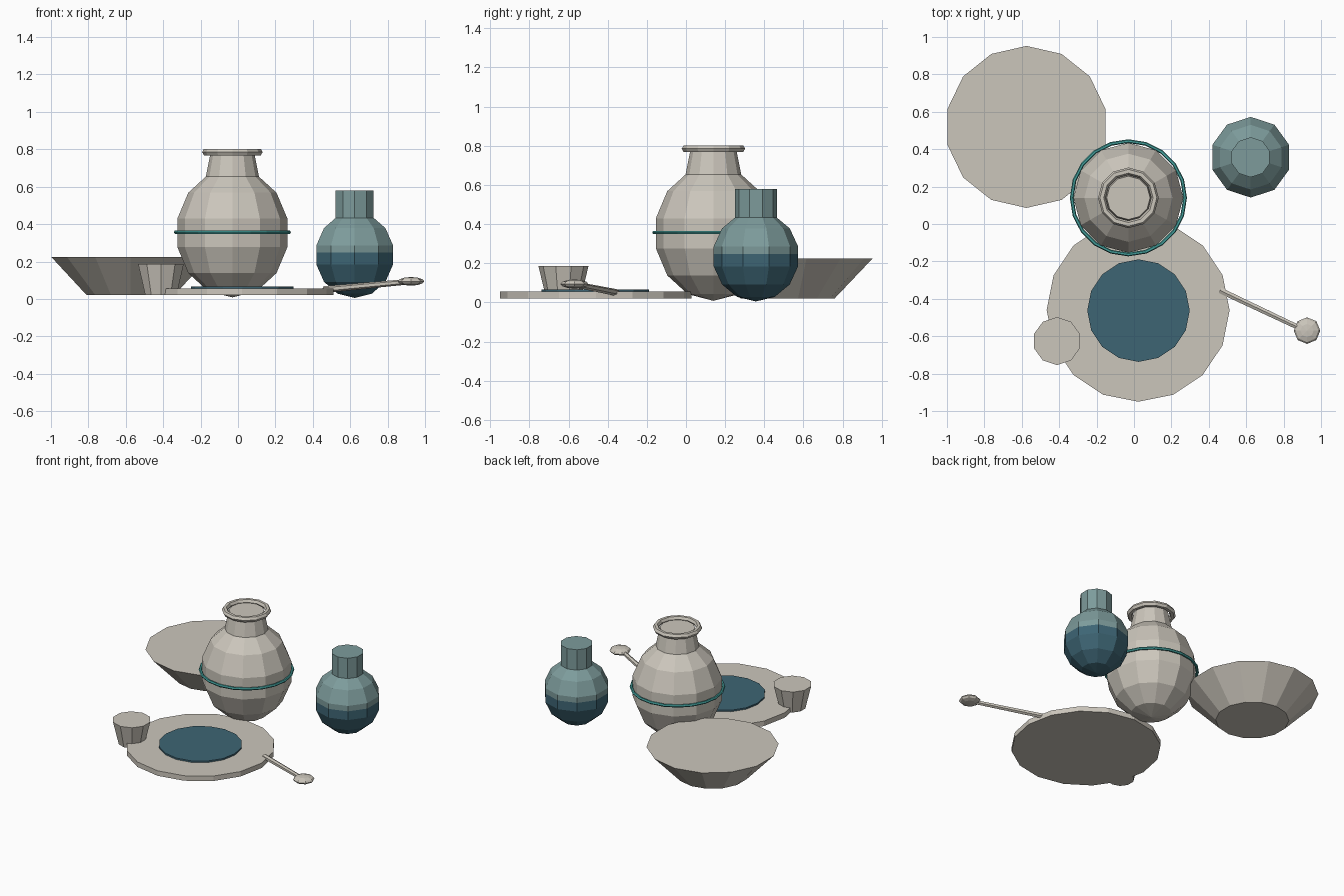
import bpy, bmesh, math
from mathutils import Vector, Matrix

if "Cube" in bpy.data.objects:
    bpy.data.objects.remove(bpy.data.objects["Cube"])


def material(name, rgb):
    m = bpy.data.materials.new(name)
    m.diffuse_color = (*rgb, 1)
    m.use_nodes = True
    m.node_tree.nodes["Principled BSDF"].inputs["Base Color"].default_value = m.diffuse_color
    return m


STONE = material("warm_grey_stone", (0.60, 0.565, 0.50))
GLASS = material("pale_blue_glass", (0.205, 0.33, 0.33))
LIQUID = material("deep_blue_liquid", (0.047, 0.13, 0.175))
TEAL = material("teal_band", (0.06, 0.37, 0.35))


def lathe(name, profile, sides, loc, mat, closed=False, tilt=None, split=None):
    """Turn an (r, z) profile round z, first vertex on +y; split = (height, lower material)."""
    bm = bmesh.new()
    rows = []
    for r, z in profile:
        rows.append([bm.verts.new((r * math.cos(a), r * math.sin(a), z))
                     for a in (math.pi / 2 + math.tau * i / sides for i in range(sides))])
    pairs = list(zip(rows, rows[1:])) + ([(rows[-1], rows[0])] if closed else [])
    for low, high in pairs:
        for i in range(sides):
            j = (i + 1) % sides
            bm.faces.new((low[i], low[j], high[j], high[i]))
    bmesh.ops.remove_doubles(bm, verts=bm.verts, dist=1e-5)
    if split:
        bmesh.ops.bisect_plane(bm, geom=bm.verts[:] + bm.edges[:] + bm.faces[:],
                               plane_co=(0, 0, split[0]), plane_no=(0, 0, 1))
        for f in bm.faces:
            f.material_index = int(f.calc_center_median().z < split[0])
    bmesh.ops.recalc_face_normals(bm, faces=bm.faces)
    mesh = bpy.data.meshes.new(name)
    bm.to_mesh(mesh)
    bm.free()
    mesh.materials.append(mat)
    if split:
        mesh.materials.append(split[1])
    ob = bpy.data.objects.new(name, mesh)
    rot = tilt.to_matrix().to_4x4() if tilt else Matrix()
    ob.matrix_world = Matrix.Translation(loc) @ rot
    bpy.context.collection.objects.link(ob)
    return ob


def frustum(r0, r1, z0, z1):
    return [(0, z0), (r0, z0), (r1, z1), (0, z1)]


def ball(r, rz, rings):
    return [(r * math.sin(math.pi * i / rings), -rz * math.cos(math.pi * i / rings))
            for i in range(rings + 1)]


def ring(major, minor, n=6):
    return [(major + minor * math.cos(math.tau * i / n), minor * math.sin(math.tau * i / n))
            for i in range(n)]


# wide bowl
lathe("bowl", frustum(0.24, 0.433, 0.02, 0.223), 14, (-0.575, 0.519, 0), STONE)

# large jar: body, neck, lip and teal band
jx, jy = -0.03, 0.14
lathe("jar_body", ball(0.3015, 0.345, 7), 12, (jx, jy, 0.353), STONE)
lathe("jar_neck", frustum(0.153, 0.116, 0.60, 0.785), 12, (jx, jy, 0), STONE)
lathe("jar_lip", ring(0.142, 0.02), 12, (jx, jy, 0.785), STONE, closed=True)
lathe("jar_band", ring(0.303, 0.01), 20, (jx, jy, 0.357), TEAL, closed=True)

# small bottle, dark liquid showing in the lower half
bx, by = 0.624, 0.357
lathe("bottle_body", ball(0.221, 0.23, 7), 10, (bx, by, 0.235), GLASS,
      split=(0.012, LIQUID))
lathe("bottle_neck", frustum(0.107, 0.107, 0.41, 0.58), 10, (bx, by, 0), GLASS)

# plate with a dark centre
lathe("plate", frustum(0.489, 0.489, 0.02, 0.056), 16, (0.022, -0.461, 0), STONE)
lathe("plate_centre", frustum(0.274, 0.274, 0.05, 0.067), 16, (0.024, -0.463, 0), LIQUID)

# small cup
lathe("cup", frustum(0.088, 0.128, 0.02, 0.186), 10, (-0.412, -0.626, 0), STONE)

# spoon leaning on the plate
start, end = Vector((0.46, -0.355, 0.05)), Vector((0.89, -0.558, 0.09))
axis = end - start
lathe("spoon_handle", frustum(0.018, 0.015, 0, axis.length), 6, start, STONE,
      tilt=axis.to_track_quat('Z', 'Y'))
lathe("spoon_bowl", ball(0.071, 0.023, 6), 8, (0.925, -0.57, 0.094), STONE)
